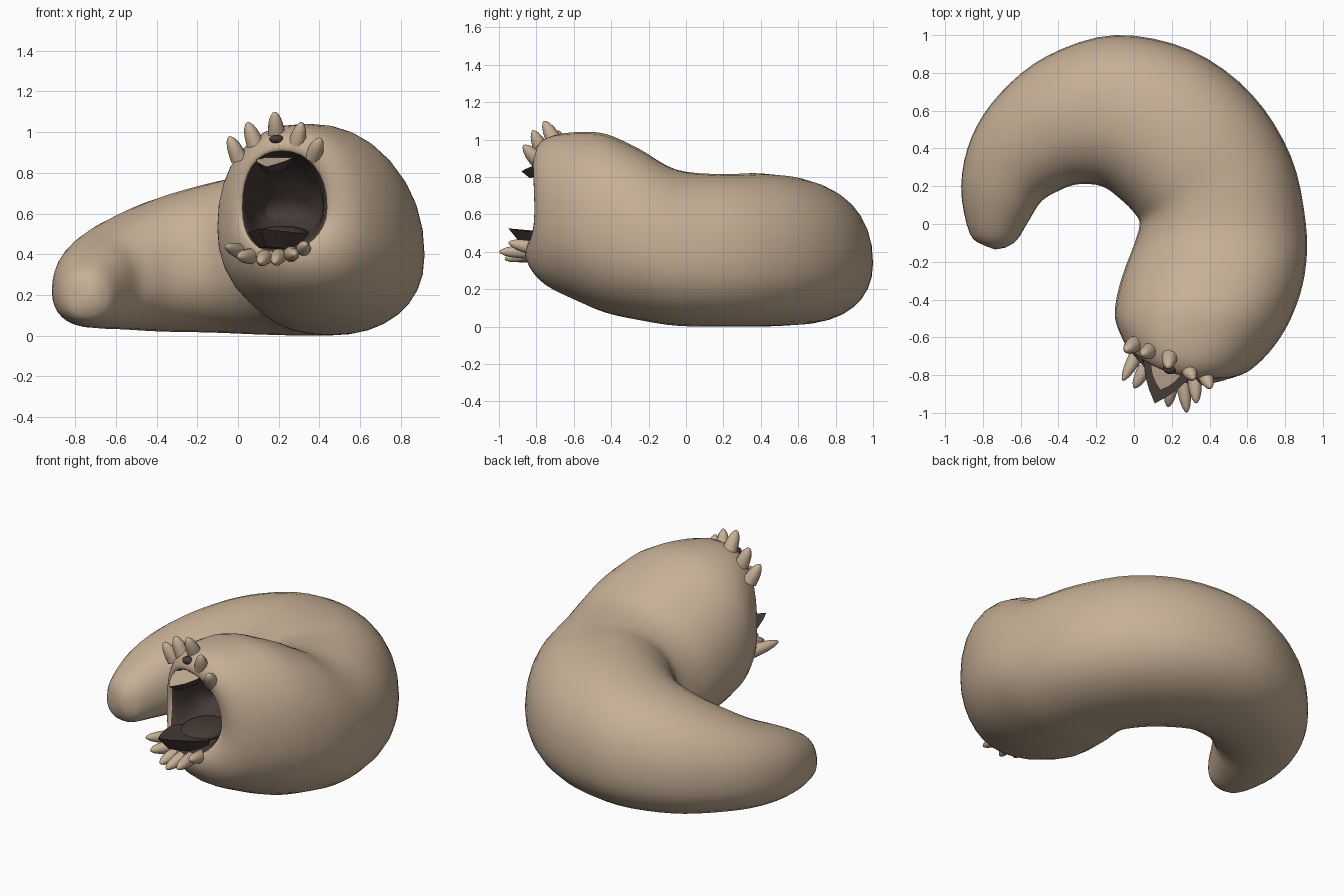
import bpy, bmesh, math
from mathutils import Vector

if "Cube" in bpy.data.objects:
    bpy.data.objects.remove(bpy.data.objects["Cube"])


def material(name, rgb):
    m = bpy.data.materials.new(name)
    m.diffuse_color = (*rgb, 1)
    m.use_nodes = True
    m.node_tree.nodes["Principled BSDF"].inputs["Base Color"].default_value = m.diffuse_color
    return m


SKIN = material("tan skin", (0.57, 0.435, 0.305))
DARK = material("dark mouth", (0.06, 0.043, 0.037))


def finish(name, bm, mats, angle=60):
    bmesh.ops.recalc_face_normals(bm, faces=bm.faces)
    me = bpy.data.meshes.new(name)
    bm.to_mesh(me)
    bm.free()
    ob = bpy.data.objects.new(name, me)
    bpy.context.collection.objects.link(ob)
    for m in mats:
        me.materials.append(m)
    bpy.ops.object.select_all(action='DESELECT')
    ob.select_set(True)
    bpy.context.view_layer.objects.active = ob
    bpy.ops.object.shade_smooth_by_angle(angle=math.radians(angle))
    return ob


# Stations along the curl: outer x, y, inner x, y, bottom z, top z, lip push
ST = [
    (-.79, -.115, -.68, -.125, .13, .27, 0),
    (-.87, -.05, -.62, -.085, .07, .34, 0),
    (-.915, .20, -.555, .02, .045, .44, 0),
    (-.86, .46, -.49, .12, .035, .52, 0),
    (-.71, .69, -.40, .175, .03, .60, 0),
    (-.46, .89, -.30, .21, .02, .68, 0),
    (-.10, 1.00, -.17, .20, .015, .75, 0),
    (.30, .92, -.07, .13, .005, .80, 0),
    (.62, .69, .00, .06, .0, .82, 0),
    (.83, .36, .03, .0, .0, .815, 0),
    (.91, .0, .0, -.11, .005, .84, 0),
    (.905, -.26, -.05, -.24, .035, .95, 0),
    (.84, -.48, -.09, -.38, .075, 1.03, 0),
    (.74, -.65, -.10, -.50, .14, 1.04, .01),
    (.62, -.77, -.06, -.61, .22, 1.02, .05),
    (.52, -.81, -.02, -.67, .32, .97, .09),
    (.44, -.79, .02, -.68, .41, .91, .11),
    (.42, -.72, .05, -.62, .44, .885, .08),
    (.41, -.60, .08, -.52, .50, .79, 0),
    (.35, -.48, .14, -.42, .57, .67, 0),
]
RIM, SUB, SIDES = 16, 4, 32


def catmull(i, t):
    p = [ST[max(0, min(len(ST) - 1, i + k))] for k in (-1, 0, 1, 2)]
    return [.5 * (2 * b + (c - a) * t + (2 * a - 5 * b + 4 * c - d) * t * t
                  + (3 * b - a - 3 * c + d) * t ** 3) for a, b, c, d in zip(*p)]


def spow(v, e):
    return math.copysign(abs(v) ** e, v)


# Body and throat as one swept skin
bm = bmesh.new()
rings = []
samples = [catmull(i, s / SUB) for i in range(len(ST) - 1) for s in range(SUB)] + [ST[-1]]
for ox, oy, ix, iy, zb, zt, lean in samples:
    o, n = Vector((ox, oy, 0)), Vector((ix, iy, 0))
    half, mid = (o - n) / 2, (o + n) / 2
    zc = zb + .44 * (zt - zb)
    side = half.normalized()
    fwd = Vector((side.y, -side.x, 0))
    ring = []
    for k in range(SIDES):
        a = math.tau * k / SIDES
        c, s = spow(math.cos(a), .9), spow(math.sin(a), .9)
        h = (zt - zc) if s > 0 else (zc - zb)
        push = lean * s * s * (.5 if s > 0 else 1)   # lips jut, corners stay back
        ring.append(bm.verts.new(mid + half * c + Vector((0, 0, zc + h * s)) + fwd * push))
    rings.append(ring)
for r in range(len(rings) - 1):
    for k in range(SIDES):
        j = (k + 1) % SIDES
        f = bm.faces.new((rings[r][k], rings[r][j], rings[r + 1][j], rings[r + 1][k]))
        f.material_index = 1 if r >= RIM * SUB else 0
# rounded tail end and closed throat
for ring, push, mi in ((rings[0], Vector((0, -.015, 0)), 0), (rings[-1], Vector((0, .03, 0)), 1)):
    c = bm.verts.new(sum((v.co for v in ring), Vector()) / SIDES + push)
    for k in range(SIDES):
        bm.faces.new((ring[k], ring[(k + 1) % SIDES], c)).material_index = mi
finish("body", bm, [SKIN, DARK], 80)


# Fleshy spikes around the lips
def spike(name, base, tip, rad):
    base, tip = Vector(base), Vector(tip)
    rot = (tip - base).to_track_quat('Z', 'Y')
    L = (tip - base).length
    bm = bmesh.new()
    prev = None
    for t, r in ((0, 1.15), (.3, 1.05), (.55, .92), (.8, .64), (.95, .3)):
        ring = [bm.verts.new(base + rot @ Vector((rad * r * math.cos(math.tau * k / 10),
                rad * r * math.sin(math.tau * k / 10), t * L))) for k in range(10)]
        if prev:
            for k in range(10):
                j = (k + 1) % 10
                bm.faces.new((prev[k], prev[j], ring[j], ring[k]))
        prev = ring
    top = bm.verts.new(tip)
    for k in range(10):
        bm.faces.new((prev[k], prev[(k + 1) % 10], top))
    finish(name, bm, [SKIN], 80)


UPPER = [((.005, -.635, .87), (-.045, -.67, .98)), ((.085, -.67, .94), (.045, -.69, 1.05)),
         ((.19, -.70, .985), (.18, -.76, 1.10)), ((.285, -.765, .93), (.315, -.82, 1.05)),
         ((.37, -.785, .88), (.405, -.87, .97))]
LOWER = [((.02, -.68, .41), (-.06, -.83, .44)), ((.06, -.76, .39), (.0, -.87, .39)),
         ((.13, -.81, .385), (.11, -.93, .36)), ((.20, -.84, .39), (.18, -.97, .36)),
         ((.26, -.84, .40), (.28, -1.0, .40)), ((.32, -.82, .42), (.33, -.95, .45))]
for i, (b, t) in enumerate(UPPER):
    spike(f"upper_lip_spike_{i + 1}", b, t, .038)
for i, (b, t) in enumerate(LOWER):
    spike(f"lower_lip_spike_{i + 1}", b, t, .034)


# Pointed beak plates: triangle with bowed sides, thick, skin coloured top if asked
def beak(name, left, tip, right, thick, top_skin):
    l, p, r = Vector(left), Vector(tip), Vector(right)
    out = []
    for a, b in ((l, p), (p, r)):
        bow = (b - a).cross(Vector((0, 0, 1))).normalized() * .02
        out += [a.lerp(b, s / 4) + bow * math.sin(math.pi * s / 4) for s in range(4)]
    out.append(r)
    mid = (l + r) / 2
    bm = bmesh.new()
    up = [bm.verts.new(v) for v in out]
    lo = [bm.verts.new(v.lerp(mid, .3) - Vector((0, 0, thick))) for v in out]
    f = bm.faces.new(up)
    bm.faces.new(lo[::-1])
    for k in range(len(up)):
        j = (k + 1) % len(up)
        bm.faces.new((up[k], lo[k], lo[j], up[j]))
    if top_skin:
        f.material_index = 1
    finish(name, bm, [DARK, SKIN], 30)


beak("lower_beak", (.05, -.66, .50), (.11, -.95, .525), (.34, -.76, .50), .08, False)
beak("upper_beak", (.09, -.70, .875), (.14, -.88, .83), (.27, -.76, .875), .05, True)


# Tongue, and the small dark pit below the middle spike
def blob(name, centre, radii):
    bm = bmesh.new()
    bmesh.ops.create_uvsphere(bm, u_segments=20, v_segments=12, radius=1)
    for v in bm.verts:
        v.co = Vector(c + r * x for c, r, x in zip(centre, radii, v.co))
    finish(name, bm, [DARK])


blob("tongue", (.22, -.64, .50), (.13, .16, .04))
blob("lip_pit", (.19, -.765, .965), (.035, .03, .022))
